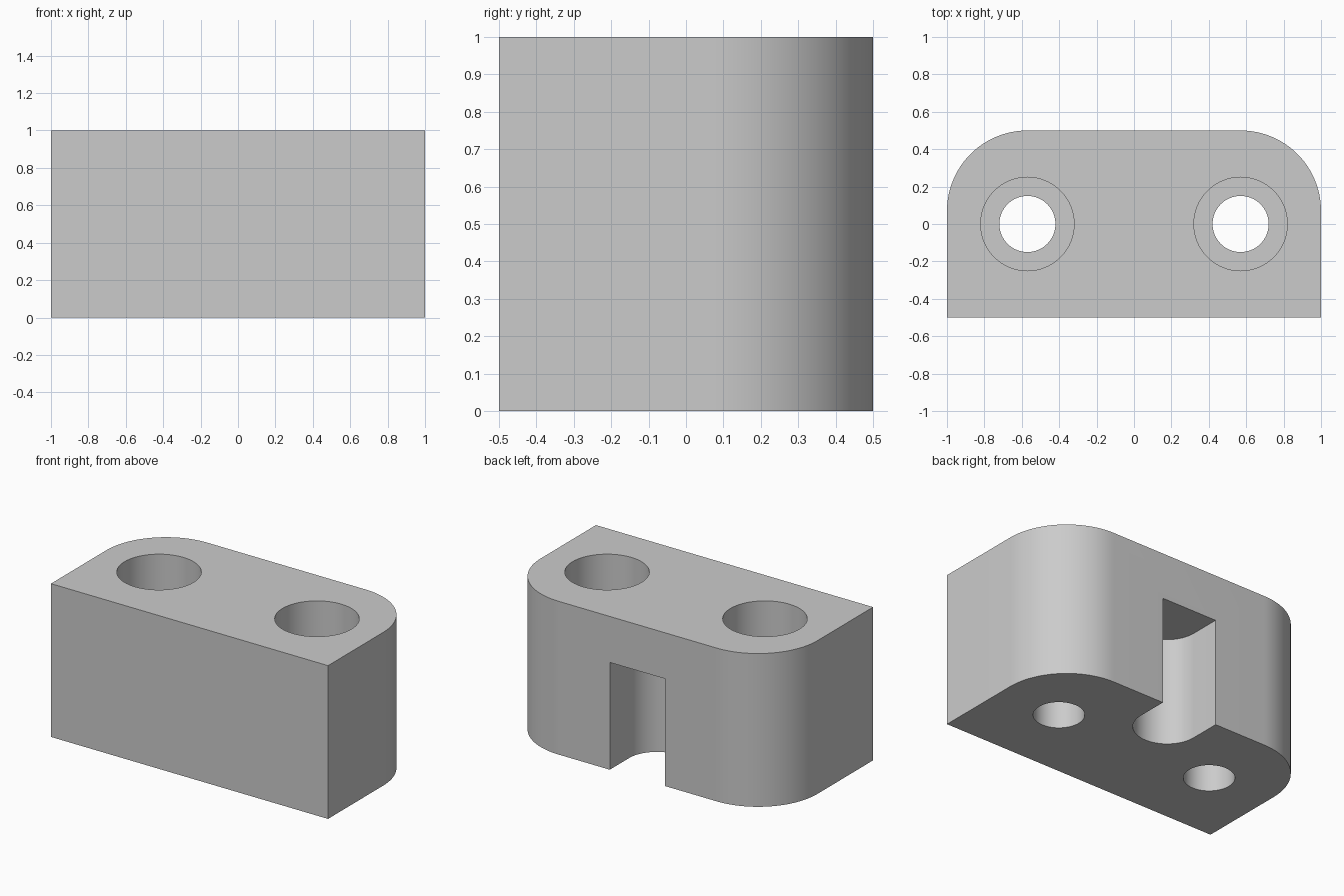
import bpy, bmesh, math

if "Cube" in bpy.data.objects:
    bpy.data.objects.remove(bpy.data.objects["Cube"], do_unlink=True)

HOLE_X = 0.57
CORNER = 0.43
SLOT_R = 0.2

grey = bpy.data.materials.new("light_grey")
grey.use_nodes = True
colour = (0.6, 0.6, 0.6, 1)
grey.diffuse_color = colour
grey.node_tree.nodes["Principled BSDF"].inputs["Base Color"].default_value = colour


def arc(cx, cy, r, start, end, steps):
    """Points along an arc, angles in degrees."""
    angles = [math.radians(start + (end - start) * i / steps) for i in range(steps + 1)]
    return [(cx + r * math.cos(a), cy + r * math.sin(a)) for a in angles]


def prism(name, outline, z0, z1):
    """Extrude a counter-clockwise outline from z0 up to z1."""
    bm = bmesh.new()
    base = bm.faces.new([bm.verts.new((x, y, z0)) for x, y in outline])
    top = bmesh.ops.extrude_face_region(bm, geom=[base])["geom"]
    bmesh.ops.translate(bm, vec=(0, 0, z1 - z0),
                        verts=[v for v in top if isinstance(v, bmesh.types.BMVert)])
    bmesh.ops.recalc_face_normals(bm, faces=bm.faces)
    mesh = bpy.data.meshes.new(name)
    bm.to_mesh(mesh)
    bm.free()
    mesh.materials.append(grey)
    obj = bpy.data.objects.new(name, mesh)
    bpy.context.collection.objects.link(obj)
    return obj


def cut(target, cutter):
    """Subtract the cutter from the target and discard it."""
    cutter.hide_render = True
    mod = target.modifiers.new("cut", "BOOLEAN")
    mod.operation = "DIFFERENCE"
    mod.solver = "EXACT"
    mod.object = cutter
    bpy.context.view_layer.objects.active = target
    bpy.ops.object.modifier_apply(modifier=mod.name)
    bpy.data.objects.remove(cutter, do_unlink=True)


# Block with two rounded rear corners
cx, cy = 1 - CORNER, 0.5 - CORNER
outline = [(-1, -0.5), (1, -0.5)]
outline += arc(cx, cy, CORNER, 0, 90, 24)
outline += arc(-cx, cy, CORNER, 90, 180, 24)
block = prism("mounting_block", outline, 0, 1)

# Counterbored screw holes
for side in (-1, 1):
    for radius, z0, z1 in ((0.15, -0.1, 1.1), (0.25, 0.5, 1.1)):
        circle = arc(side * HOLE_X, 0, radius, 0, 360, 64)[:-1]
        cut(block, prism("hole_cutter", circle, z0, z1))

# Round-ended slot in the lower rear
slot = arc(0, 0.3, SLOT_R, 180, 360, 32) + [(SLOT_R, 0.6), (-SLOT_R, 0.6)]
cut(block, prism("slot_cutter", slot, -0.1, 0.7))

bpy.ops.object.select_all(action="DESELECT")
block.select_set(True)
bpy.context.view_layer.objects.active = block
bpy.ops.object.shade_smooth_by_angle(angle=math.radians(30))
